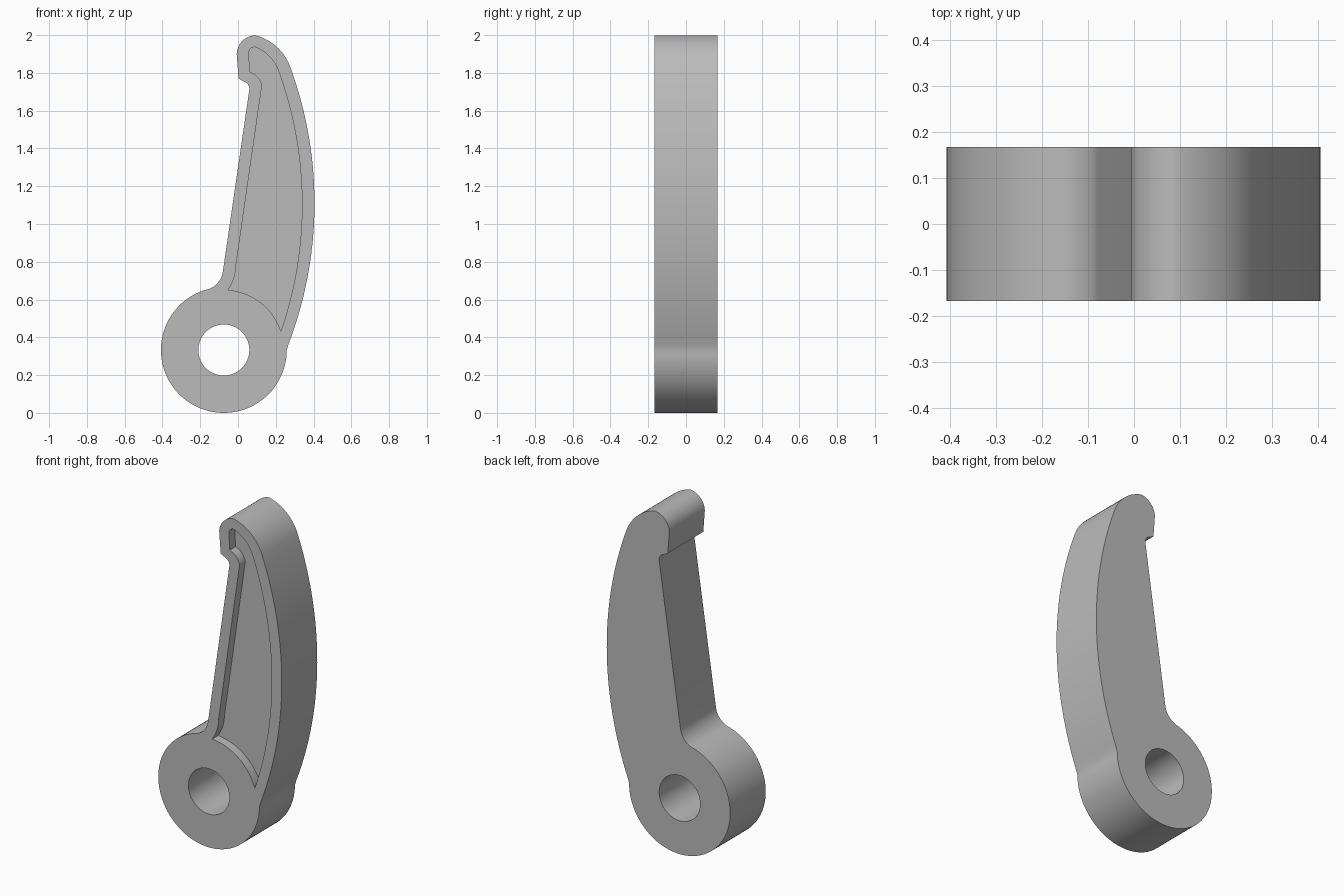
import bpy, bmesh, math
from mathutils import Vector

default = bpy.data.objects.get("Cube")
if default:
    bpy.data.objects.remove(default, do_unlink=True)

HALF = 0.167             # half thickness
HUB = Vector((-0.075, 0.333))
HUB_R, BORE_R, POCKET_R = 0.333, 0.135, 0.318
POCKET_DEPTH = 0.055

grey = bpy.data.materials.new("Grey")
grey.use_nodes = True
colour = (0.5, 0.5, 0.5, 1)
grey.diffuse_color = colour
grey.node_tree.nodes["Principled BSDF"].inputs["Base Color"].default_value = colour


def turn(centre, radius, start, end, n):
    """Points along a circle between two angles."""
    return [centre + radius * Vector((math.cos(a), math.sin(a)))
            for a in (start + (end - start) * i / n for i in range(n + 1))]


def arc(p, q, r, n=12):
    """Points on the circular arc from p through q to r."""
    p, q, r = Vector(p), Vector(q), Vector(r)
    u, v = q - p, r - p
    d = 2 * u.cross(v)
    c = p + Vector((v.y * u.length_squared - u.y * v.length_squared,
                    u.x * v.length_squared - v.x * u.length_squared)) / d
    a, b = (math.atan2(*(k - c).yx) for k in (p, r))
    if d > 0 and b < a:
        b += math.tau
    if d < 0 and b > a:
        b -= math.tau
    return turn(c, (p - c).length, a, b, n)


def prism(name, points, y0, y1):
    """Extrude a closed x-z outline from y0 to y1."""
    outline = []
    for p in points:
        if not outline or (p - outline[-1]).length > 0.0005:
            outline.append(p)
    if (outline[0] - outline[-1]).length < 0.0005:
        outline.pop()
    bm = bmesh.new()
    face = bm.faces.new([bm.verts.new((p.x, y0, p.y)) for p in outline])
    side = bmesh.ops.extrude_face_region(bm, geom=[face])
    verts = [g for g in side["geom"] if isinstance(g, bmesh.types.BMVert)]
    bmesh.ops.translate(bm, verts=verts, vec=(0, y1 - y0, 0))
    bmesh.ops.recalc_face_normals(bm, faces=bm.faces)
    mesh = bpy.data.meshes.new(name)
    bm.to_mesh(mesh)
    bm.free()
    mesh.materials.append(grey)
    obj = bpy.data.objects.new(name, mesh)
    bpy.context.collection.objects.link(obj)
    return obj


# Lever body: curved back, rounded tip, hook, straight inner edge, round hub
body = (arc((0.268, 0.365), (0.405, 1.1), (0.275, 1.836), 40)
        + arc((0.275, 1.836), (0.195, 1.947), (0.09, 1.999))
        + arc((0.09, 1.999), (0.022, 1.968), (-0.007, 1.9))
        + [Vector((0.003, 1.77))]
        + arc((0.03, 1.755), (0.053, 1.739), (0.06, 1.712), 8)
        + arc((-0.08, 0.75), (-0.112, 0.683), (-0.175, 0.651))
        + turn(HUB, HUB_R, math.radians(107.5), math.tau, 72))
lever = prism("lever", body, -HALF, HALF)

# Cutters: hub bore and the shallow front pocket
bore = prism("bore_cutter", turn(HUB, BORE_R, 0, math.tau, 64), -1, 1)
low, high = Vector((0.2275, 0.434)) - HUB, Vector((-0.053, 0.651)) - HUB
pocket_outline = (
    arc((0.2275, 0.434), (0.339, 1.12), (0.222, 1.788), 40)
    + arc((0.222, 1.788), (0.169, 1.884), (0.09, 1.937))
    + arc((0.09, 1.937), (0.066, 1.927), (0.057, 1.9), 8)
    + [Vector((0.063, 1.806))]
    + arc((0.093, 1.79), (0.11, 1.772), (0.127, 1.735), 8)
    + arc((-0.011, 0.778), (-0.023, 0.71), (-0.053, 0.651), 10)
    + turn(HUB, POCKET_R, math.atan2(high.y, high.x), math.atan2(low.y, low.x), 24))
pocket = prism("pocket_cutter", pocket_outline, -1, -HALF + POCKET_DEPTH)

bpy.ops.object.select_all(action="DESELECT")
bpy.context.view_layer.objects.active = lever
lever.select_set(True)
for cutter in (bore, pocket):
    cutter.hide_render = True
    cut = lever.modifiers.new(cutter.name, "BOOLEAN")
    cut.operation, cut.solver, cut.object = "DIFFERENCE", "EXACT", cutter
    bpy.ops.object.modifier_apply(modifier=cut.name)
    bpy.data.objects.remove(cutter, do_unlink=True)
bpy.ops.object.shade_smooth_by_angle(angle=math.radians(30))
